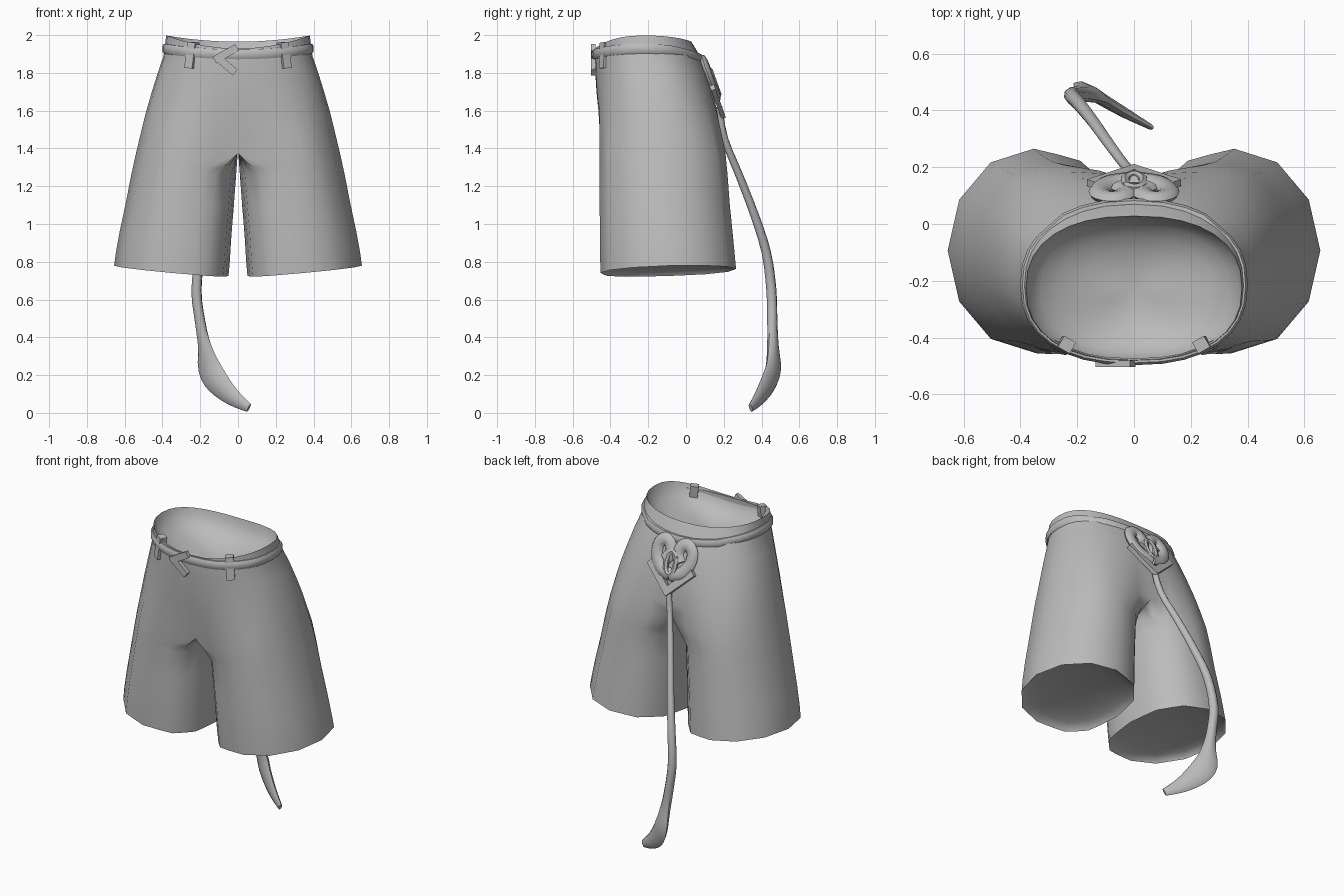
import bpy, bmesh, math
from mathutils import Vector

if "Cube" in bpy.data.objects:
    bpy.data.objects.remove(bpy.data.objects["Cube"])

grey = bpy.data.materials.new("plain_grey")
grey.diffuse_color = (0.5, 0.5, 0.5, 1)
grey.use_nodes = True
grey.node_tree.nodes["Principled BSDF"].inputs["Base Color"].default_value = grey.diffuse_color


def finish(name, bm, angle=50, mirror=False):
    bmesh.ops.remove_doubles(bm, verts=bm.verts, dist=0.0005)
    bmesh.ops.recalc_face_normals(bm, faces=bm.faces)
    me = bpy.data.meshes.new(name)
    bm.to_mesh(me)
    bm.free()
    me.materials.append(grey)
    ob = bpy.data.objects.new(name, me)
    bpy.context.collection.objects.link(ob)
    if mirror:
        mod = ob.modifiers.new("mirror", 'MIRROR')
        mod.use_clip = True
    bpy.ops.object.select_all(action='DESELECT')
    ob.select_set(True)
    bpy.context.view_layer.objects.active = ob
    bpy.ops.object.shade_smooth_by_angle(angle=math.radians(angle))
    return ob


def skin(bm, rings, closed):
    rows = [[bm.verts.new(p) for p in r] for r in rings]
    n = len(rows[0])
    for a, b in zip(rows, rows[1:]):
        for i in range(n if closed else n - 1):
            j = (i + 1) % n
            bm.faces.new((a[i], a[j], b[j], b[i]))
    return rows


def smooth_path(pts, steps=4):
    """Catmull-Rom through points of any dimension."""
    out = []
    for i in range(len(pts) - 1):
        p = [Vector(pts[max(0, min(len(pts) - 1, i + k))]) for k in (-1, 0, 1, 2)]
        for s in range(steps):
            t = s / steps
            out.append(0.5 * (2 * p[1] + (p[2] - p[0]) * t
                              + (2 * p[0] - 5 * p[1] + 4 * p[2] - p[3]) * t * t
                              + (3 * p[1] - p[0] - 3 * p[2] + p[3]) * t ** 3))
    return out + [Vector(pts[-1])]


def sweep(name, pts, normal, sides=8, mirror=False):
    """Tube along (x, y, z, half thickness along normal, half width)."""
    bm = bmesh.new()
    rings = []
    for i, p in enumerate(pts):
        c = Vector(p[:3])
        t = (Vector(pts[min(i + 1, len(pts) - 1)][:3]) - Vector(pts[max(i - 1, 0)][:3])).normalized()
        n = Vector(normal)
        n = (n - t * n.dot(t)).normalized()
        w = t.cross(n)
        rings.append([c + n * p[3] * math.cos(a) + w * p[4] * math.sin(a)
                      for a in (math.tau * k / sides for k in range(sides))])
    rows = skin(bm, rings, True)
    bm.faces.new(rows[0])
    bm.faces.new(rows[-1])
    return finish(name, bm, 50, mirror)


# Shorts: half rings for the hips, full rings for one leg, then mirrored
OUT, INN = 16, 8


def hip(z, rx, yf, yb, e=0.85):
    ring = []
    for i in range(OUT + 1):
        t = math.pi * (i / OUT - 0.5)
        s, c = math.sin(t), max(0.0, math.cos(t))
        if i in (0, OUT):
            c = 0
        ring.append(Vector((rx * c ** e, (yf + yb) / 2 + (yb - yf) / 2 * math.copysign(abs(s) ** e, s), z)))
    return ring


def leg(z, x0, x1, yf, yb, tilt=0, lean=0):
    ring = []
    for i in range(OUT + INN):
        a = math.radians(-120 + 15 * i)
        r = math.cos(math.radians(15)) / math.cos((a % math.radians(30)) - math.radians(15))
        c, s = r * math.cos(a), r * math.sin(a)
        if c < -0.01:                 # inner side is boxier, mostly in front
            e = .7 if s < 0 else .88
            c, s = -abs(c) ** e, math.copysign(abs(s) ** e, s)
        x, y = (x1 - x0) / 2 * c, (yb - yf) / 2 * s
        ring.append(Vector(((x0 + x1) / 2 + x, (yf + yb) / 2 + y, z + tilt * x + lean * y)))
    return ring


def thigh(z, rx, yf, yb, w):
    """Hip ring turning by w into the outline of two legs meeting in the middle."""
    two = leg(z, 0, rx, yf, yb)[:OUT + 1]
    for k, f in enumerate((0, .65, .92)):
        two[k].x *= f
        two[OUT - k].x *= f
    two[OUT].y -= .02
    return [a.lerp(b, w) for a, b in zip(hip(z, rx, yf, yb), two)]


def bowl(ring, centre, depth):
    out = []
    for k in range(1, 7):
        a = k * math.pi / 12
        out.append([Vector((centre.x + (p.x - centre.x) * math.cos(a), centre.y + (p.y - centre.y) * math.cos(a),
                            p.z * math.cos(a) + centre.z * (1 - math.cos(a)) + depth * math.sin(a))) for p in ring])
    return out


waist = hip(1.965, .38, -.48, .028)
for p in waist:                       # waistband: high sides, low front
    q = (p.x / .38) ** 2
    p.z += 0.033 * q - (.036 * (1 - q) if p.y < -.226 else 0)
hips = [waist, hip(1.89, .394, -.483, .074), hip(1.8, .425, -.48, .113), thigh(1.7, .456, -.477, .147, .1),
        thigh(1.6, .485, -.472, .174, .3), thigh(1.5, .51, -.466, .192, .6), thigh(1.375, .54, -.459, .208, 1)]
for k, lift in enumerate((.04, .025, .01)):      # seat fold sits higher than the front fold
    hips[-1][OUT - k].z += lift
crotch = hips[-1] + [hips[-1][-1].lerp(hips[-1][0], k / INN) for k in range(1, INN)]
round_leg = leg(1.26, .01, .565, -.457, .22)
blend = [a.lerp(b, .65) for a, b in zip(crotch, round_leg)]
hem = leg(.752, .05, .656, -.452, .265, .09, .03)
legs = [crotch, blend, round_leg, leg(1.1, .022, .596, -.457, .232, .01),
        leg(.95, .035, .626, -.456, .247, .04, .01), leg(.83, .043, .646, -.455, .258, .075, .02), hem]
bm = bmesh.new()
skin(bm, list(reversed(bowl(waist, Vector((0, -.225, 1.96)), -.17))) + hips, False)
skin(bm, legs + bowl(hem, Vector((.353, -.093, .752)), .06), True)
finish("shorts", bm, 60, True)

# Belt: rounded band following the waist, lower at front and back
bm = bmesh.new()
section = [(-.01, .026), (.006, .026), (.014, .012), (.014, -.012), (.006, -.026), (-.01, -.026)]
rings = []
for p in hip(1.928, .387, -.483, .055):
    drop = .03 * (1 - (p.x / .387) ** 2) * (1 if p.y < -.2 else 1.9)
    d = Vector((p.x, (p.y + .21) * 1.3, 0)).normalized()
    rings.append([p + d * (o + (.375 * drop if p.y > 0 else 0)) + Vector((0, 0, h - drop)) for o, h in section])
skin(bm, rings, True)
finish("belt", bm, 40, True)


def bar(name, a, b, width, depth, out, mirror=False):
    """Straight flat bar from a to b, facing the direction out."""
    a, b, n = Vector(a), Vector(b), Vector(out).normalized()
    w = (b - a).cross(n).normalized() * width / 2
    n = n * depth / 2
    bm = bmesh.new()
    rows = skin(bm, [[c + w + n, c - w + n, c - w - n, c + w - n] for c in (a, b)], True)
    bm.faces.new(rows[0])
    bm.faces.new(rows[1])
    return finish(name, bm, 30, mirror)


# Belt loops and arrow-shaped buckle
bar("belt_loop", (.236, -.425, 1.962), (.253, -.43, 1.825), .048, .045, (.5, -.85, 0), True)
bar("buckle_upper", (-.125, -.492, 1.868), (-.005, -.492, 1.935), .04, .024, (0, -1, 0))
bar("buckle_lower", (-.112, -.492, 1.885), (-.015, -.492, 1.802), .04, .024, (0, -1, 0))


# Knot on the back, laid on the sloping seat
def on_back(x, z, lift):
    return (x, .08 + (1.88 - z) * .36 - .25 * x * x + lift, z)


SLOPE = (0, .94, .34)
lobe = [(.0, 1.68), (.07, 1.7), (.115, 1.76), (.118, 1.825), (.08, 1.862), (.04, 1.845), (.025, 1.8), (.05, 1.755)]
sweep("knot_lobe", smooth_path([on_back(x, z, .008) + (.022, .038) for x, z in lobe]), SLOPE, 8, True)
ring = [(-.028, 1.79), (-.03, 1.72), (0, 1.685), (.03, 1.72), (.028, 1.79), (0, 1.815), (-.028, 1.79)]
sweep("knot_centre", smooth_path([on_back(x, z, .024) + (.014, .016) for x, z in ring], 3), SLOPE, 6)
bar("knot_point", on_back(.15, 1.725, .01), on_back(-.014, 1.575, .004), .045, .025, SLOPE, True)

# Tail with a flattened tuft
tail = [(0, .175, 1.62, .018, .018), (-.03, .205, 1.45, .018, .02), (-.09, .285, 1.25, .02, .022),
        (-.145, .362, 1.05, .022, .024), (-.195, .425, .85, .025, .026), (-.22, .452, .65, .027, .028),
        (-.2, .457, .48, .027, .029), (-.178, .46, .36, .026, .04), (-.152, .463, .24, .024, .07),
        (-.11, .437, .165, .022, .07), (-.03, .39, .085, .018, .048), (.058, .342, .027, .01, .024)]
sweep("tail", smooth_path(tail, 3), (.53, .85, 0), 8)
